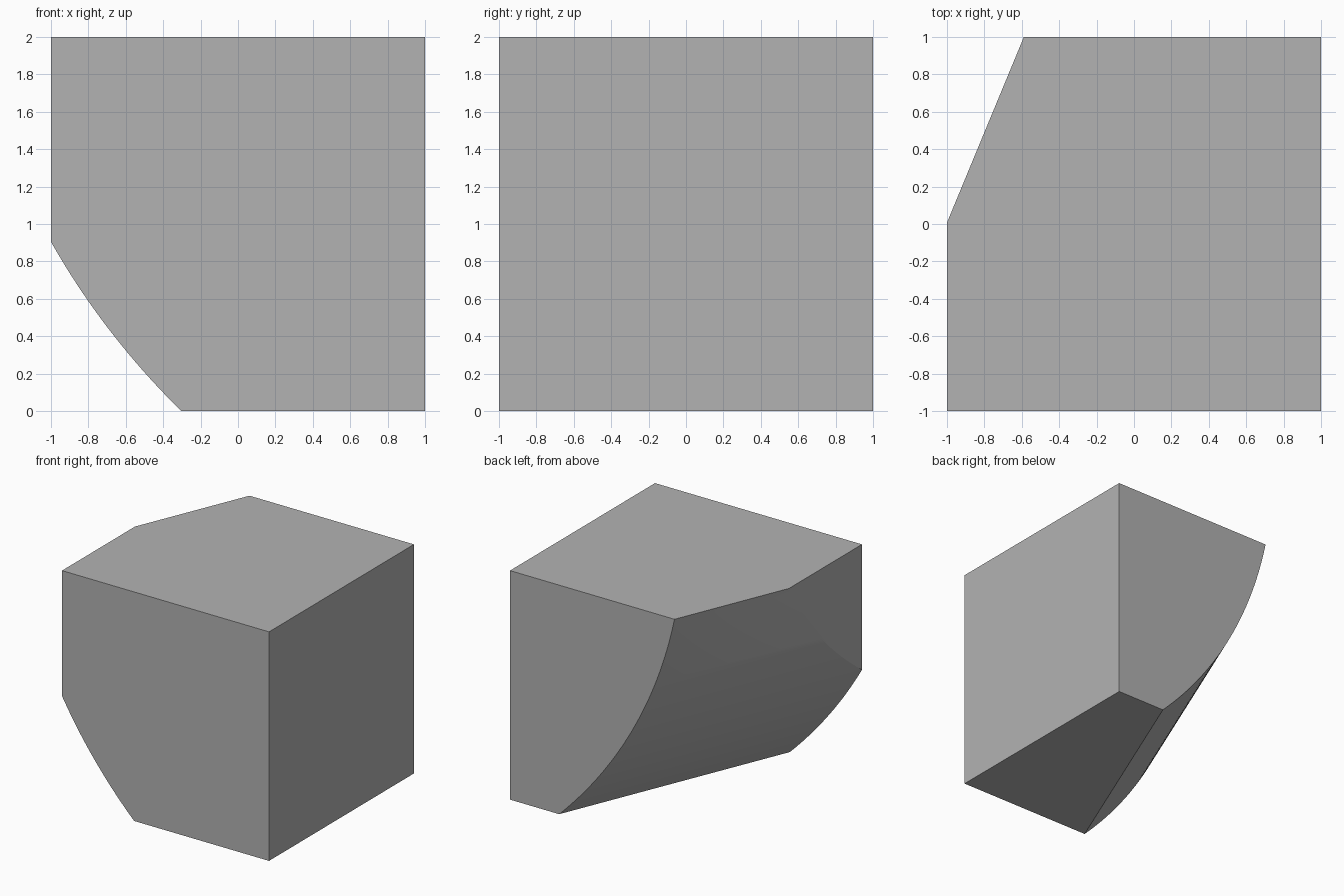
import bpy, bmesh, math
from mathutils import Vector

default_cube = bpy.data.objects.get("Cube")
if default_cube:
    bpy.data.objects.remove(default_cube, do_unlink=True)

# Plain grey material
grey = bpy.data.materials.new("plain_grey")
grey.use_nodes = True
colour = (0.448, 0.448, 0.448, 1)
grey.diffuse_color = colour
grey.node_tree.nodes["Principled BSDF"].inputs["Base Color"].default_value = colour

# Solid block standing on the ground
bm = bmesh.new()
bmesh.ops.create_cube(bm, size=2)
bmesh.ops.translate(bm, verts=bm.verts, vec=(0, 0, 1))

# Large rounded side: a cylinder whose level axis is turned from the y direction
TURN = math.radians(22.5)
across = Vector((math.cos(TURN), -math.sin(TURN), 0))
up = Vector((0, 0, 1))
RADIUS, AXIS_ACROSS, AXIS_HEIGHT = 4.07, 3.066, 2.79
STEPS = 40
centre = across * AXIS_ACROSS + up * AXIS_HEIGHT
low = math.asin(AXIS_HEIGHT / RADIUS)
high = math.asin((AXIS_HEIGHT - 2) / RADIUS)

# Shave the block with planes that follow the cylinder
for i in range(STEPS):
    angle = low + (high - low) * (i + 0.5) / STEPS
    outward = -across * math.cos(angle) - up * math.sin(angle)
    bmesh.ops.bisect_plane(
        bm, geom=bm.verts[:] + bm.edges[:] + bm.faces[:], dist=1e-6,
        plane_co=centre + outward * RADIUS, plane_no=outward, clear_outer=True)
    rim = [e for e in bm.edges if e.is_boundary]
    if rim:
        bmesh.ops.holes_fill(bm, edges=rim, sides=0)

bmesh.ops.recalc_face_normals(bm, faces=bm.faces[:])
mesh = bpy.data.meshes.new("rounded_block")
bm.to_mesh(mesh)
bm.free()
mesh.materials.append(grey)

block = bpy.data.objects.new("rounded_block", mesh)
bpy.context.collection.objects.link(block)

# Smooth the curved side, keep the block edges sharp
bpy.ops.object.select_all(action="DESELECT")
block.select_set(True)
bpy.context.view_layer.objects.active = block
bpy.ops.object.shade_smooth_by_angle(angle=math.radians(30))
